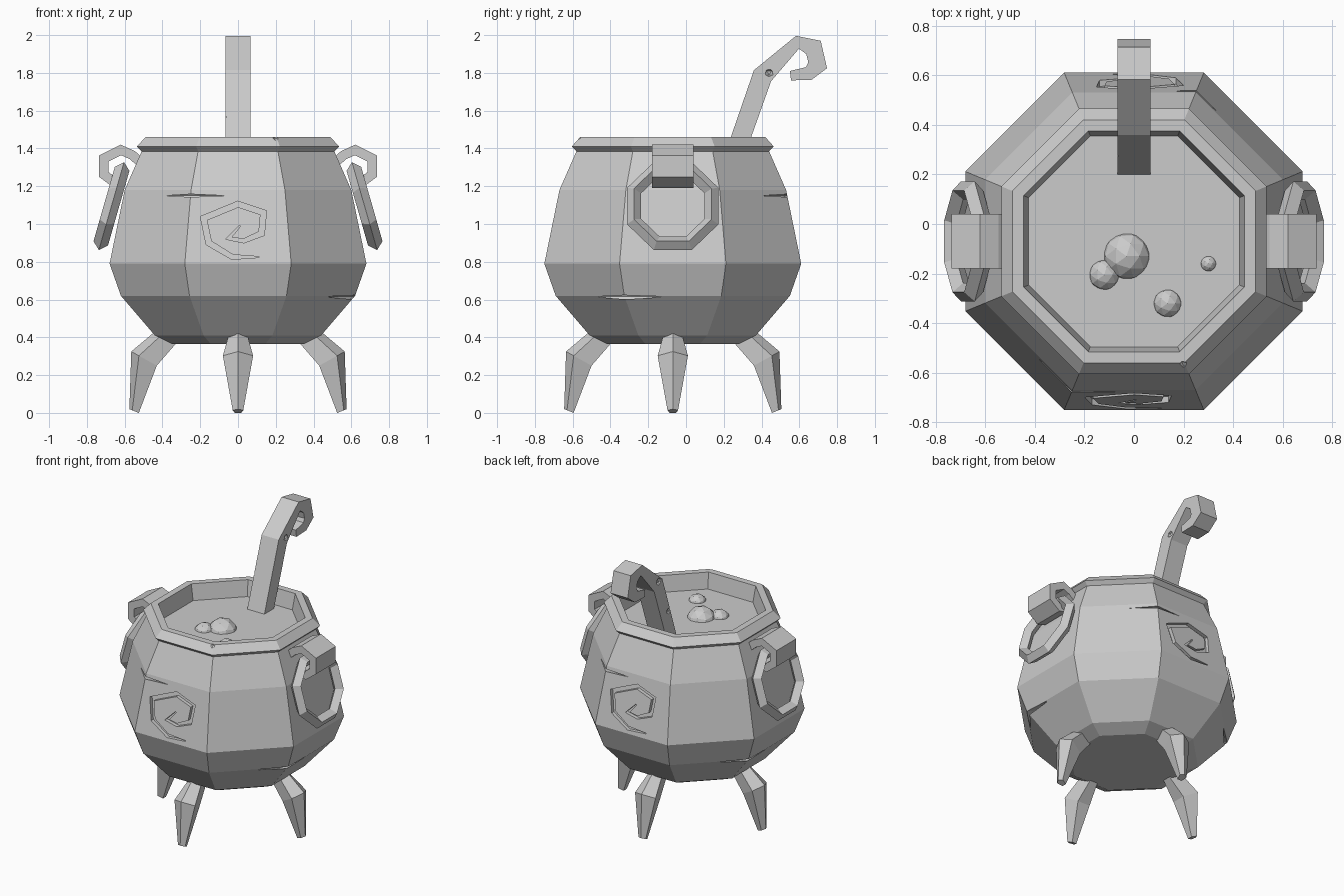
import bpy, bmesh, math
from mathutils import Vector, Matrix

if "Cube" in bpy.data.objects:
    bpy.data.objects.remove(bpy.data.objects["Cube"], do_unlink=True)

grey = bpy.data.materials.new("iron_grey")
grey.use_nodes = True
grey.diffuse_color = (0.6, 0.6, 0.6, 1)
grey.node_tree.nodes["Principled BSDF"].inputs["Base Color"].default_value = (0.6, 0.6, 0.6, 1)

AXIS = Vector((0, -0.07, 0))      # vertical axis of the pot


def finish(name, bm, matrix=Matrix()):
    bmesh.ops.recalc_face_normals(bm, faces=bm.faces)
    mesh = bpy.data.meshes.new(name)
    bm.to_mesh(mesh)
    bm.free()
    mesh.materials.append(grey)
    ob = bpy.data.objects.new(name, mesh)
    ob.matrix_world = matrix
    bpy.context.collection.objects.link(ob)
    return ob


def turn(angle):
    return Matrix.Translation(AXIS) @ Matrix.Rotation(math.radians(angle), 4, "Z")


def loft(rings, closed=False):
    """Skin a row of equal rings; cap the ends unless closed."""
    bm = bmesh.new()
    rows = [[bm.verts.new(p) for p in ring] for ring in rings]
    pairs = list(zip(rows, rows[1:])) + ([(rows[-1], rows[0])] if closed else [])
    for a, b in pairs:
        for i in range(len(a)):
            j = (i + 1) % len(a)
            bm.faces.new((a[i], a[j], b[j], b[i]))
    if not closed:
        bm.faces.new(rows[0])
        bm.faces.new(rows[-1])
    return bm


def ribbon(path, widths, place):
    """Strap along a flat path; place(u, v, side) puts each point in space."""
    pts = [Vector(p) for p in path]
    rings = []
    for i, p in enumerate(pts):
        a = (p - pts[i - 1]).normalized() if i else None
        b = (pts[i + 1] - p).normalized() if i < len(pts) - 1 else None
        a, b = a or b, b or a
        t = (a + b).normalized()
        n = Vector((-t.y, t.x)) * widths[i] / 2 / max(t.dot(a), 0.6)
        l, r = p + n, p - n
        rings.append([place(*l, -1), place(*r, -1), place(*r, 1), place(*l, 1)])
    return loft(rings)


# Pot: eight-sided lathe from the base, over the rim, down to the brew
profile = [(0.35, 0.365), (0.44, 0.41), (0.62, 0.62), (0.68, 0.79), (0.60, 1.18),
           (0.51, 1.385), (0.535, 1.41), (0.49, 1.46), (0.445, 1.46), (0.425, 1.35)]
rings = []
for r, z in profile:
    R = r / math.cos(math.pi / 8)
    rings.append([(R * math.cos((k + 0.5) * math.pi / 4),
                   R * math.sin((k + 0.5) * math.pi / 4), z) for k in range(8)])
pot = finish("pot", loft(rings), turn(0))


def carve(target, cutter):
    cutter.hide_render = True
    cutter.hide_viewport = True
    cutter.display_type = "WIRE"
    mod = target.modifiers.new(cutter.name, "BOOLEAN")
    mod.operation = "DIFFERENCE"
    mod.solver = "EXACT"
    mod.object = cutter


def crack(name, corner, angle, z, length, height):
    """Thin octahedral wedge biting into a corner of the pot."""
    bm = bmesh.new()
    c = corner / math.cos(math.pi / 8) - 0.41 * length
    ends = [bm.verts.new((c, s * length, z)) for s in (-1, 1)]
    belt = [bm.verts.new(p) for p in ((c + 0.11, 0, z), (c, 0, z + height),
                                      (c - 0.02, 0, z), (c, 0, z - height))]
    for e in ends:
        for i in range(4):
            bm.faces.new((e, belt[i], belt[(i + 1) % 4]))
    carve(pot, finish(name, bm, turn(angle)))


# Carved spirals and cracks, repeated half a turn around
spiral = [(0.11, 0.825), (-0.03, 0.825), (-0.155, 0.9), (-0.182, 1.03), (0, 1.105),
          (0.135, 1.06), (0.125, 0.95), (0.03, 0.91), (-0.05, 0.925), (0.01, 0.99)]
spiral_w = [0.005, 0.025, 0.03, 0.03, 0.03, 0.03, 0.03, 0.02, 0.02, 0.008]


def on_front(u, v, side):
    surface = 0.68 - (v - 0.79) * 0.205
    return (u, -surface + side * 0.025, v)


for half, label in ((0, "front"), (180, "back")):
    carve(pot, finish(label + "_spiral_cutter", ribbon(spiral, spiral_w, on_front), turn(half)))
    crack(label + "_upper_crack_cutter", 0.606, half - 112.5, 1.15, 0.17, 0.022)
    crack(label + "_lower_crack_cutter", 0.62, half - 22.5, 0.615, 0.19, 0.03)

# Four bent legs with a ridge down the outside
leg_rows = [((0.44, 0.43), (0.33, 0.365), 0.05), ((0.565, 0.325), (0.43, 0.25), 0.08),
            ((0.575, 0.02), (0.525, 0.0), 0.028)]
for k, label in enumerate(("left", "back", "right", "front")):
    rows = []
    for outer, inner, w in leg_rows:
        o, i = Vector((outer[0], 0, outer[1])), Vector((inner[0], 0, inner[1]))
        m = o.lerp(i, 0.3)
        side = Vector((0, w, 0))
        rows.append([o, m + side, i + side * 0.6, i - side * 0.6, m - side])
    finish(label + "_leg", loft(rows), turn(90 * k))

# Hooked brackets and hanging rings on both sides
hook = [(0.52, 1.33), (0.56, 1.365), (0.62, 1.392), (0.71, 1.347),
        (0.71, 1.262), (0.65, 1.217), (0.6, 1.23)]
for half, label in ((0, "left"), (180, "right")):
    finish(label + "_bracket", ribbon(hook, [0.05] * len(hook),
           lambda u, v, s: (u, s * 0.11, v)), turn(half))
    rows = []
    for k in range(8):
        a = (k + 0.5) * math.pi / 4
        rows.append([((0.04 * math.sin(b)), (0.222 + 0.04 * math.cos(b)) * math.cos(a),
                      (0.222 + 0.04 * math.cos(b)) * math.sin(a))
                     for b in (0, math.pi / 2, math.pi, math.pi * 1.5)])
    tilt = Matrix.Translation((0.67, 0, 1.095)) @ Matrix.Rotation(math.radians(-16), 4, "Y")
    finish(label + "_ring", loft(rows, closed=True), turn(half) @ tilt)

# Ladle: tapered strap with a curled end
ladle_path = [(0.235, 1.3), (0.405, 1.785), (0.59, 1.962), (0.675, 1.935),
              (0.697, 1.84), (0.65, 1.797), (0.553, 1.785)]
ladle_w = [0.1, 0.105, 0.06, 0.09, 0.09, 0.07, 0.05]
ladle = finish("ladle", ribbon(ladle_path, ladle_w, lambda u, v, s: (s * 0.067, u, v)))

# Chips in the ladle edges and the rim
chips = [(ladle, (-0.075, 0.29, 1.56), 0.025), (ladle, (-0.075, 0.40, 1.81), 0.03),
         (ladle, (0.075, 0.44, 1.80), 0.025), (pot, (0.2, -0.575, 1.465), 0.025)]
for n, (target, where, size) in enumerate(chips):
    bm = bmesh.new()
    bmesh.ops.create_icosphere(bm, subdivisions=1, radius=size)
    carve(target, finish("chip_cutter_%d" % (n + 1), bm, Matrix.Translation(where)))

# Bubbles breaking the surface of the brew
for n, (x, y, r) in enumerate([(-0.03, -0.13, 0.1), (-0.12, -0.205, 0.065),
                               (0.135, -0.32, 0.06), (0.3, -0.16, 0.033)]):
    bm = bmesh.new()
    bmesh.ops.create_icosphere(bm, subdivisions=2, radius=r)
    finish("bubble_%d" % (n + 1), bm, Matrix.Translation((x, y, 1.35 - r * 0.3)))
